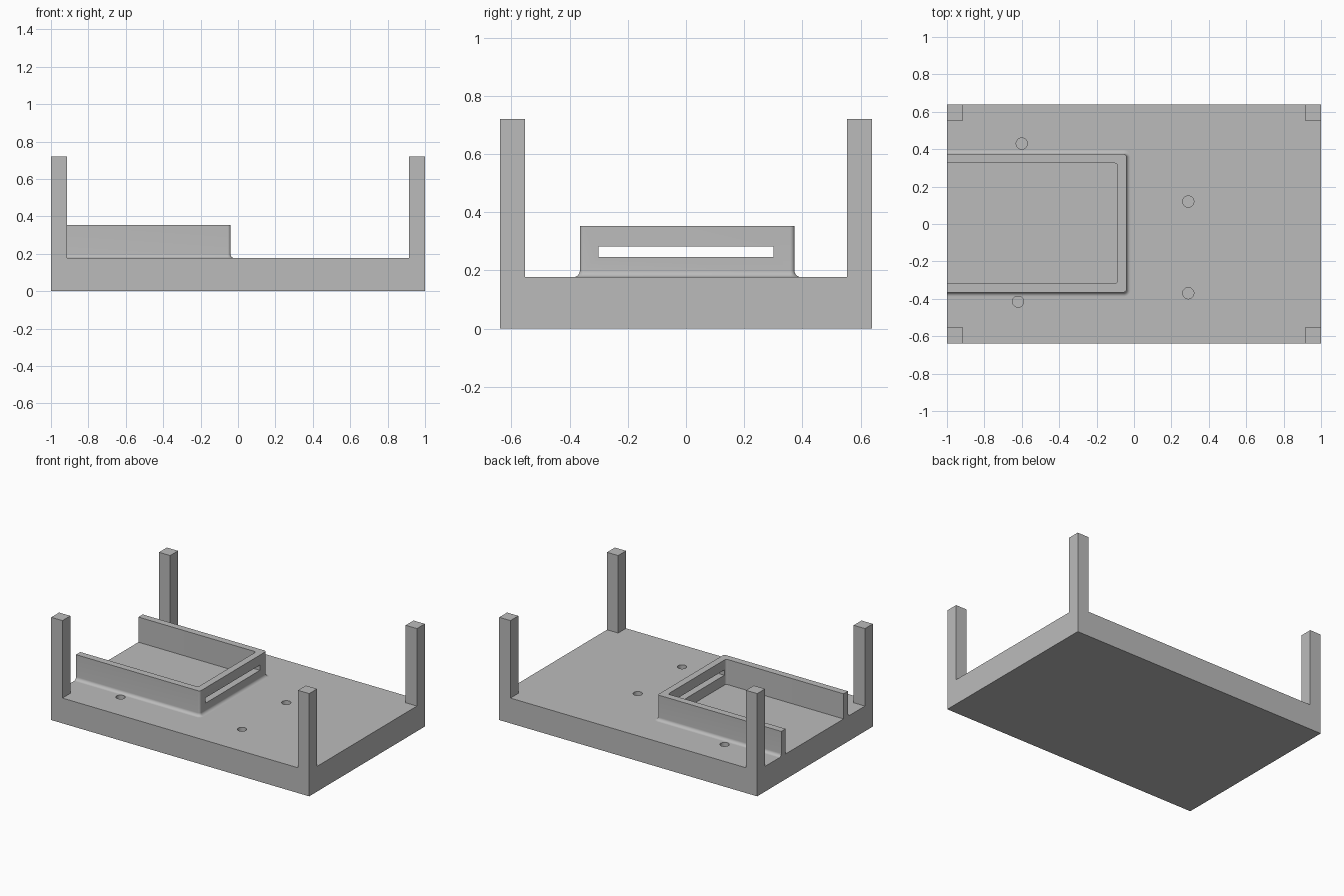
import bpy, bmesh, math
from mathutils import Vector

cube = bpy.data.objects.get("Cube")
if cube:
    bpy.data.objects.remove(cube, do_unlink=True)

grey = bpy.data.materials.new("plain grey")
grey.use_nodes = True
COLOUR = (0.5, 0.5, 0.5, 1)
grey.diffuse_color = COLOUR
grey.node_tree.nodes["Principled BSDF"].inputs["Base Color"].default_value = COLOUR

HALF_Y, DECK, POST_TOP, POST = 0.64, 0.177, 0.72, 0.087


def add_object(name, bm):
    bmesh.ops.recalc_face_normals(bm, faces=bm.faces[:])
    mesh = bpy.data.meshes.new(name)
    bm.to_mesh(mesh)
    bm.free()
    mesh.materials.append(grey)
    obj = bpy.data.objects.new(name, mesh)
    bpy.context.collection.objects.link(obj)
    return obj


def add_box(name, low, high):
    low, high = Vector(low), Vector(high)
    bm = bmesh.new()
    bmesh.ops.create_cube(bm, size=1)
    for v in bm.verts:
        v.co = (low + high) / 2 + v.co * (high - low)
    return add_object(name, bm)


def cut(target, cutter):
    mod = target.modifiers.new(cutter.name, "BOOLEAN")
    mod.operation, mod.solver, mod.object = "DIFFERENCE", "EXACT", cutter
    cutter.hide_render = True
    cutter.hide_set(True)
    cutter.display_type = "WIRE"


# Base plate with four blind screw holes
base = add_box("base_plate", (-1, -HALF_Y, 0), (1, HALF_Y, DECK))
bm = bmesh.new()
for x, y in ((-0.6, 0.43), (0.29, 0.12), (0.29, -0.37), (-0.62, -0.415)):
    hole = bmesh.ops.create_cone(bm, cap_ends=True, segments=32, radius1=0.03,
                                 radius2=0.03, depth=0.2)
    bmesh.ops.translate(bm, verts=hole["verts"], vec=(x, y, DECK))
cut(base, add_object("screw_hole_cutter", bm))

# Corner posts
for sx, side in ((-1, "right"), (1, "left")):
    for sy, end in ((-1, "front"), (1, "back")):
        xs = sorted((sx, sx * (1 - POST)))
        ys = sorted((sy * HALF_Y, sy * (HALF_Y - POST)))
        add_box(f"{end}_{side}_post", (xs[0], ys[0], DECK), (xs[1], ys[1], POST_TOP))

# Three-sided wall: a filleted section swept around two rounded corners
WALL_TOP, OUT_X, OUT_Y, MID_Y = 0.353, -0.04, 0.369, 0.004
THICK, ROUND, FILLET, STEPS = 0.048, 0.015, 0.022, 8
outer = [(FILLET * (1 - math.sin(a)), DECK + FILLET * (1 - math.cos(a)))
         for a in (i * math.pi / 2 / STEPS for i in range(STEPS + 1))]
outer.append((0, WALL_TOP))


def station(sy, angle, at_end):
    """One cross-section of the wall, outer side first."""
    direction = Vector((math.cos(angle), math.sin(angle)))
    points = []
    for inset, offset, z in ([(0, d, z) for d, z in outer]
                             + [(THICK, 0, WALL_TOP), (THICK, 0, DECK)]):
        centre = Vector((OUT_X - inset - ROUND, MID_Y + sy * (OUT_Y - inset - ROUND)))
        p = centre + direction * (ROUND + offset)
        points.append((-1 if at_end else p.x, p.y, z))
    return points


quarter = [i * math.pi / 2 / STEPS for i in range(STEPS + 1)]
sections = [station(-1, -math.pi / 2, True)]
sections += [station(-1, a - math.pi / 2, False) for a in quarter]
sections += [station(1, a, False) for a in quarter]
sections.append(station(1, math.pi / 2, True))

bm = bmesh.new()
rings = [[bm.verts.new(p) for p in section] for section in sections]
for a, b in zip(rings, rings[1:]):
    for i in range(len(a)):
        j = (i + 1) % len(a)
        bm.faces.new((a[i], a[j], b[j], b[i]))
bm.faces.new(rings[0])
bm.faces.new(rings[-1])
wall = add_object("tray_wall", bm)

# Long slot through the end wall
cut(wall, add_box("slot_cutter", (-0.2, -0.3, 0.246), (0.1, 0.3, 0.283)))

# Smooth the rounded surfaces, keep the edges sharp
bpy.ops.object.select_all(action="DESELECT")
for obj in (wall, bpy.data.objects["screw_hole_cutter"]):
    for poly in obj.data.polygons:
        poly.use_smooth = True
    obj.data.set_sharp_from_angle(angle=math.radians(30))
